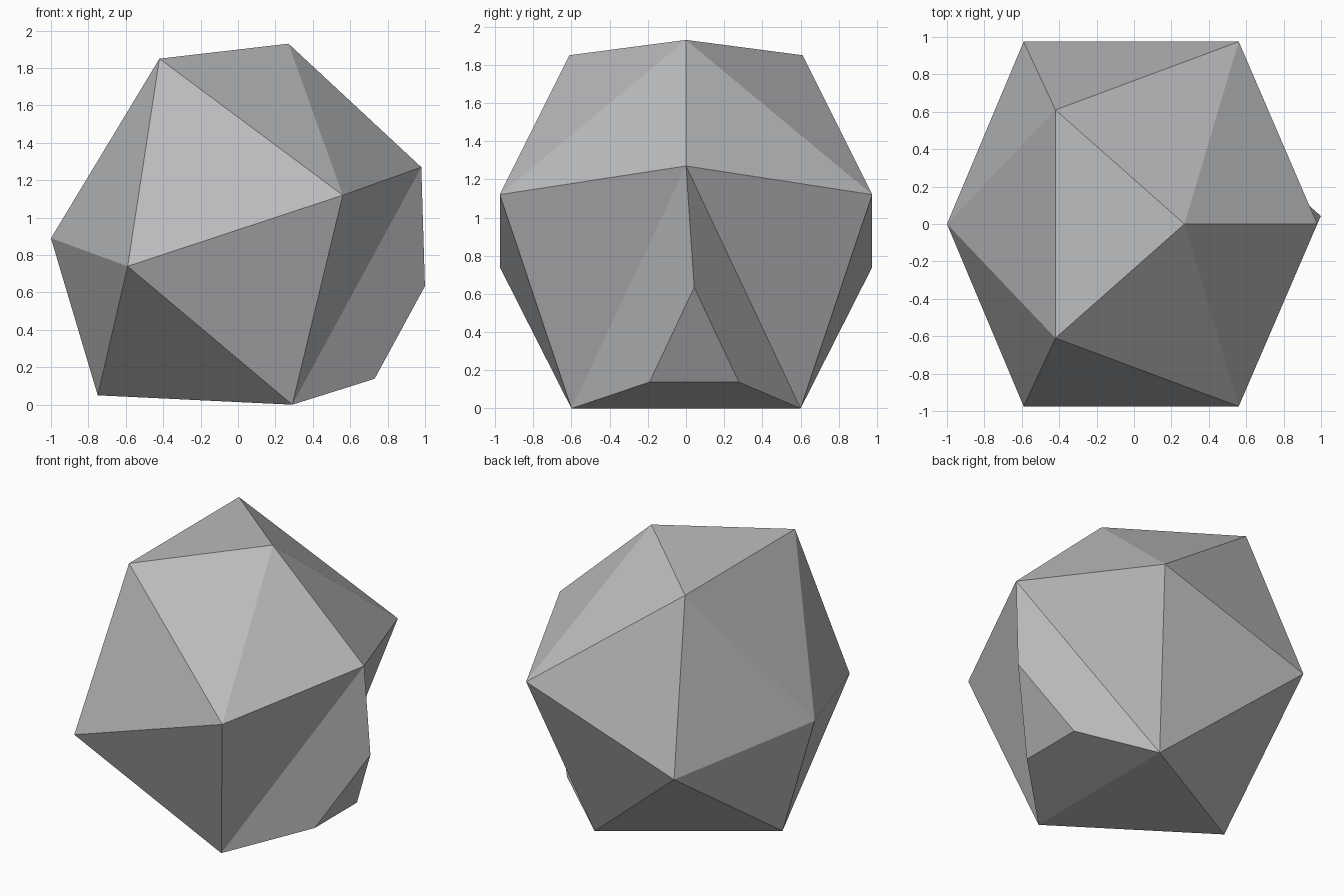
import bpy
import bmesh
from mathutils import Vector

cube = bpy.data.objects.get("Cube")
if cube:
    bpy.data.objects.remove(cube, do_unlink=True)

# Stone grey material
grey = bpy.data.materials.new("stone_grey")
grey.use_nodes = True
colour = (0.50, 0.505, 0.52, 1.0)
grey.diffuse_color = colour
grey.node_tree.nodes["Principled BSDF"].inputs["Base Color"].default_value = colour

# Corners of the faceted body: ridge points on the mirror plane and side pairs
RIDGE = [(0.27, 0, 1.93), (0.98, 0, 1.27), (-1.0, 0, 0.89), (-0.75, 0, 0.05)]
SIDES = [(-0.42, 0.61, 1.85), (0.56, 0.975, 1.12), (-0.59, 0.975, 0.74), (0.29, 0.6, 0.0)]
corners = RIDGE + [(x, s * y, z) for x, y, z in SIDES for s in (-1, 1)]

bm = bmesh.new()
for co in corners:
    bm.verts.new(co)
bmesh.ops.convex_hull(bm, input=bm.verts[:])
bmesh.ops.recalc_face_normals(bm, faces=bm.faces[:])

# Tapered knob pulled out of the low +x facet
facing = Vector((0.88, 0, -0.48))
facet = max(bm.faces, key=lambda f: f.normal.dot(facing))
knob = bmesh.ops.extrude_discrete_faces(bm, faces=[facet])["faces"][0]
centre = knob.calc_center_median()
knob_centre = centre + Vector((0.30, 0.043, -0.12))
for v in knob.verts:
    v.co = knob_centre + (v.co - centre) * 0.39
bmesh.ops.recalc_face_normals(bm, faces=bm.faces[:])

mesh = bpy.data.meshes.new("faceted_rock")
bm.to_mesh(mesh)
bm.free()
mesh.materials.append(grey)
rock = bpy.data.objects.new("faceted_rock", mesh)
bpy.context.collection.objects.link(rock)
